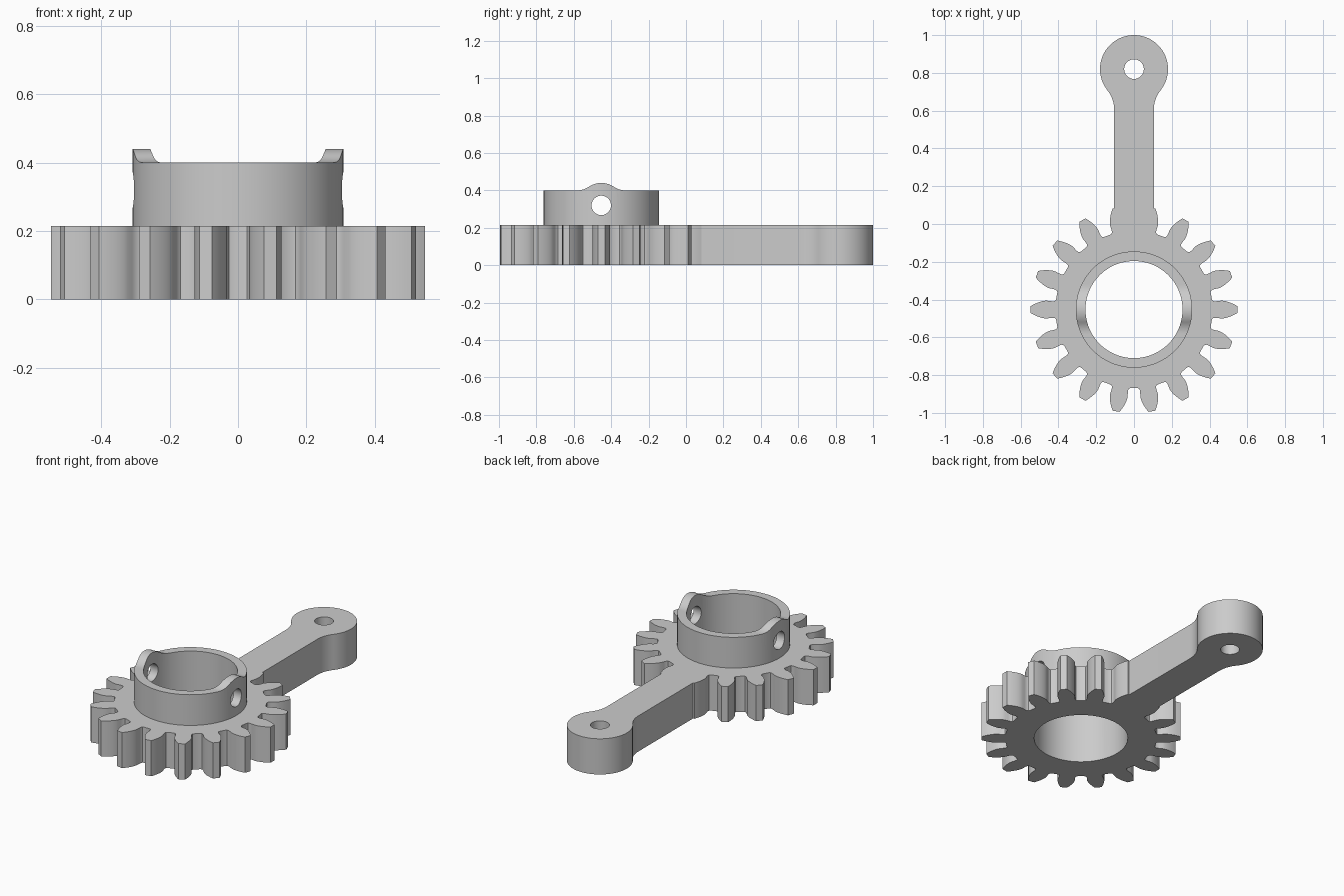
import bpy
import bmesh
from math import sin, cos, pi, tan, acos, atan2, radians, sqrt
from mathutils import Vector

if "Cube" in bpy.data.objects:
    bpy.data.objects.remove(bpy.data.objects["Cube"])

# Main dimensions
GEAR_Y, THICK = -0.453, 0.215
TEETH, TIP_R, ROOT_R = 18, 0.547, 0.416
COLLAR_R, BORE_R, COLLAR_TOP = 0.308, 0.257, 0.40
EYE_Y, EYE_R, ARM_W, HOLE_R = 0.82, 0.18, 0.105, 0.052
PIN_Z, BOSS_R = 0.32, 0.12

grey = bpy.data.materials.new("plain grey")
grey.use_nodes = True
colour = (0.6, 0.6, 0.6, 1)
grey.diffuse_color = colour
grey.node_tree.nodes["Principled BSDF"].inputs["Base Color"].default_value = colour


def prism(name, points, lo, hi, along="z"):
    """Extrude a closed outline along z (x, y points) or along x (y, z points)."""
    bm = bmesh.new()
    place = (lambda a, b: (a, b, lo)) if along == "z" else (lambda a, b: (lo, a, b))
    face = bm.faces.new([bm.verts.new(place(a, b)) for a, b in points])
    out = bmesh.ops.extrude_face_region(bm, geom=[face])
    shift = Vector((0, 0, hi - lo) if along == "z" else (hi - lo, 0, 0))
    bmesh.ops.translate(bm, vec=shift,
                        verts=[v for v in out["geom"] if isinstance(v, bmesh.types.BMVert)])
    bmesh.ops.recalc_face_normals(bm, faces=bm.faces)
    mesh = bpy.data.meshes.new(name)
    bm.to_mesh(mesh)
    bm.free()
    mesh.materials.append(grey)
    obj = bpy.data.objects.new(name, mesh)
    bpy.context.collection.objects.link(obj)
    return obj


def arc(cx, cy, r, start, end, steps):
    return [(cx + r * cos(start + (end - start) * i / steps),
             cy + r * sin(start + (end - start) * i / steps)) for i in range(steps + 1)]


def circle(cx, cy, r, steps=96):
    return arc(cx, cy, r, 0, 2 * pi, steps)[:-1]


def combine(target, tool, operation):
    """Apply a boolean and discard the tool."""
    tool.hide_render = True
    mod = target.modifiers.new(operation, "BOOLEAN")
    mod.operation, mod.object, mod.solver = operation, tool, "EXACT"
    bpy.context.view_layer.objects.active = target
    bpy.ops.object.modifier_apply(modifier=mod.name)
    bpy.data.objects.remove(tool)


# Gear outline: involute flanks with rounded roots
pitch_r = TIP_R * TEETH / (TEETH + 2)
base_r = pitch_r * cos(radians(20))
half_base = pi / (2 * TEETH) + tan(radians(20)) - radians(20)
flank = [(ROOT_R, half_base + 0.028), (ROOT_R + 0.003, half_base + 0.010),
         (ROOT_R + 0.012, half_base - 0.001), (ROOT_R + 0.028, half_base - 0.002)]
for i in range(8):
    r = base_r + (TIP_R - base_r) * i / 7
    a = acos(min(1, base_r / r))
    flank.append((r, half_base - (tan(a) - a)))
tooth = [(r, -a) for r, a in flank] + [(r, a) for r, a in reversed(flank)]
outline = [(r * cos(a + 2 * pi * k / TEETH), GEAR_Y + r * sin(a + 2 * pi * k / TEETH))
           for k in range(TEETH) for r, a in tooth]
gear = prism("geared_lever", outline, 0, THICK)

# Arm with a round eye blended by concave fillets
blend = 0.165
blend_y = EYE_Y - sqrt((EYE_R + blend) ** 2 - (ARM_W + blend) ** 2)
turn = atan2(EYE_Y - blend_y, -(ARM_W + blend))
right = arc(ARM_W + blend, blend_y, blend, pi, turn, 10)
right += arc(0, EYE_Y, EYE_R, turn - pi, pi / 2, 36)[1:]
right.insert(0, (ARM_W, GEAR_Y + 0.2))
arm = prism("arm", right + [(-x, y) for x, y in reversed(right[:-1])], 0, THICK)
combine(gear, arm, "UNION")

# Collar with two bosses rising around the pin holes
collar = prism("collar", circle(0, GEAR_Y, COLLAR_R), 0.1, 0.6)
soft = 0.11
soft_y = sqrt((BOSS_R + soft) ** 2 - (COLLAR_TOP + soft - PIN_Z) ** 2)
lean = atan2(COLLAR_TOP + soft - PIN_Z, soft_y)
side = [(0.5, 0.05), (0.5, COLLAR_TOP)]
side += arc(soft_y, COLLAR_TOP + soft, soft, -pi / 2, lean - pi, 8)
side += arc(0, PIN_Z, BOSS_R, lean, pi / 2, 10)[1:]
shape = side + [(-y, z) for y, z in reversed(side[:-1])]
envelope = prism("collar_envelope", [(y + GEAR_Y, z) for y, z in shape], -0.5, 0.5, "x")
combine(collar, envelope, "INTERSECT")
combine(gear, collar, "UNION")

# Bore, eye hole and cross pin holes
combine(gear, prism("bore", circle(0, GEAR_Y, BORE_R), -0.2, 0.8), "DIFFERENCE")
combine(gear, prism("eye_hole", circle(0, EYE_Y, HOLE_R, 40), -0.2, 0.8), "DIFFERENCE")
combine(gear, prism("pin_hole", circle(GEAR_Y, PIN_Z, HOLE_R, 40), -0.6, 0.6, "x"), "DIFFERENCE")

bpy.ops.object.select_all(action="DESELECT")
gear.select_set(True)
bpy.context.view_layer.objects.active = gear
bpy.ops.object.shade_smooth_by_angle(angle=radians(30))
